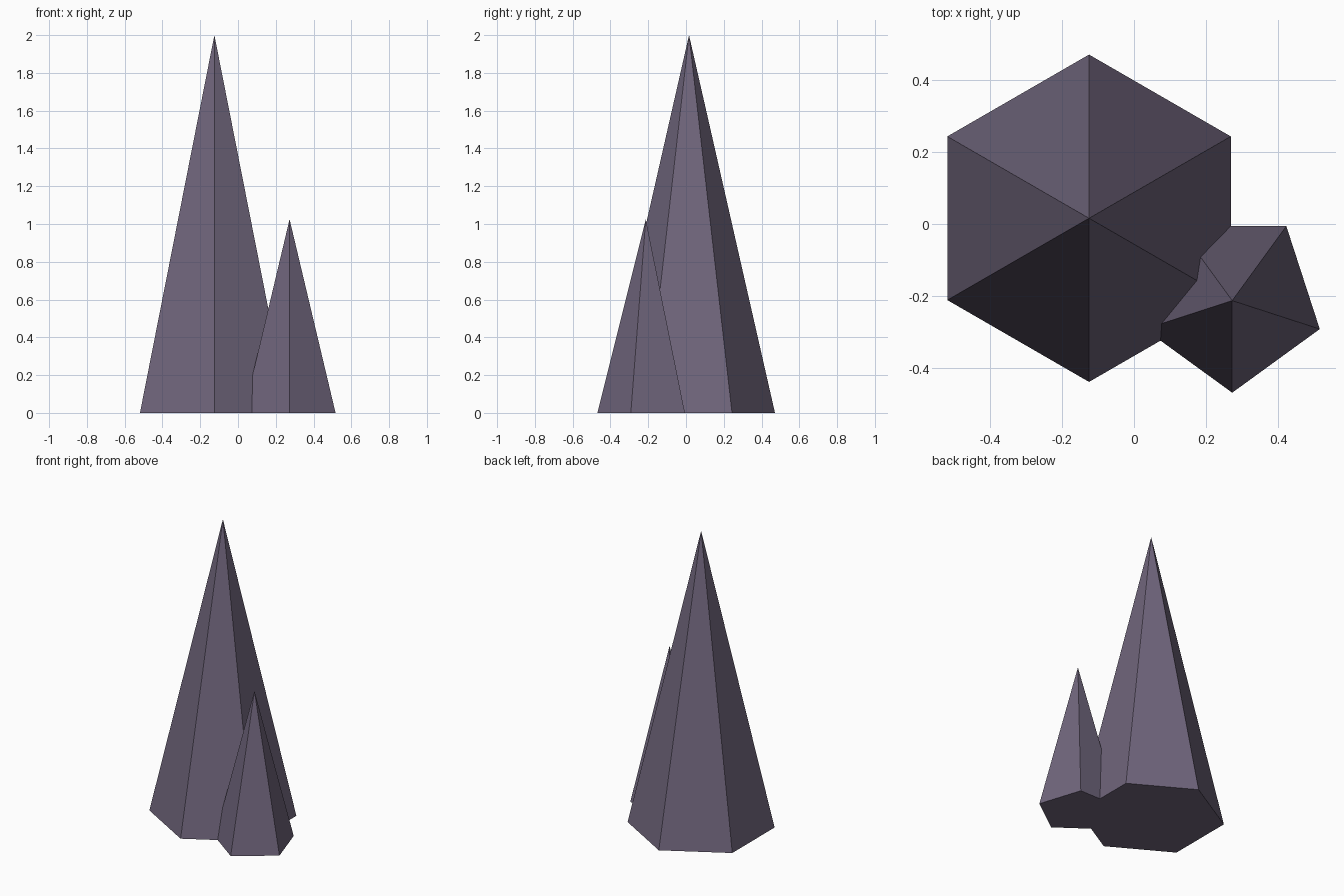
import bpy
import bmesh
from math import cos, sin, tau, pi

if "Cube" in bpy.data.objects:
    bpy.data.objects.remove(bpy.data.objects["Cube"])

# Dark violet stone
stone = bpy.data.materials.new("violet_stone")
stone.diffuse_color = (0.16, 0.13, 0.20, 1)
stone.use_nodes = True
stone.node_tree.nodes["Principled BSDF"].inputs["Base Color"].default_value = stone.diffuse_color


def spire(name, x, y, radius, height, sides):
    """Upright pyramid with a closed base and one corner facing the front."""
    bm = bmesh.new()
    ring = []
    for i in range(sides):
        a = -pi / 2 + i * tau / sides
        ring.append(bm.verts.new((radius * cos(a), radius * sin(a), 0)))
    tip = bm.verts.new((0, 0, height))
    bm.faces.new(ring[::-1])
    for i in range(sides):
        bm.faces.new((ring[i], ring[(i + 1) % sides], tip))
    mesh = bpy.data.meshes.new(name)
    bm.to_mesh(mesh)
    bm.free()
    mesh.materials.append(stone)
    obj = bpy.data.objects.new(name, mesh)
    obj.location = (x, y, 0)
    bpy.context.collection.objects.link(obj)
    return obj


# Tall six-sided spire and the small five-sided one growing from its side
spire("tall_spire", -0.125, 0.016, 0.455, 2.0, 6)
spire("small_spire", 0.273, -0.213, 0.256, 1.025, 5)
